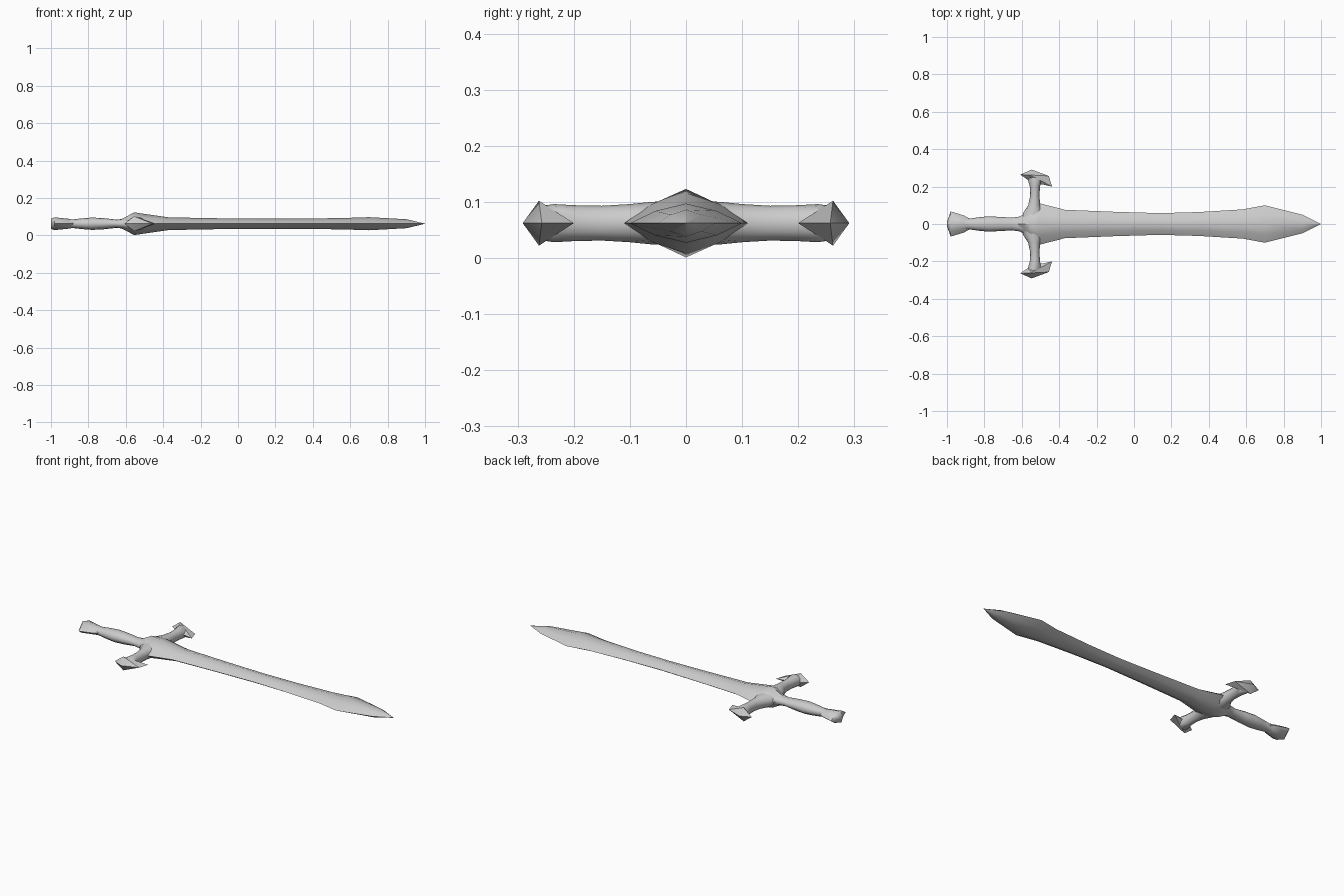
import bpy, bmesh, math
from mathutils import Vector

MID = 0.062  # height of the sword's central plane

if "Cube" in bpy.data.objects:
    bpy.data.objects.remove(bpy.data.objects["Cube"], do_unlink=True)

steel = bpy.data.materials.new("grey steel")
steel.use_nodes = True
steel.diffuse_color = (0.6, 0.6, 0.6, 1)
steel.node_tree.nodes["Principled BSDF"].inputs["Base Color"].default_value = (0.6, 0.6, 0.6, 1)

# Unit cross-sections as (width, thickness)
quarter = [(1, 0), (0.55, 0.62)]
LENS = quarter + [(0, 1), (-0.55, 0.62), (-1, 0), (-0.55, -0.62), (0, -1), (0.55, -0.62)]
ROUND = [(math.cos(i * math.pi / 6), math.sin(i * math.pi / 6)) for i in range(12)]


def finish(name, bm, angle):
    bmesh.ops.remove_doubles(bm, verts=bm.verts, dist=0.0002)
    bmesh.ops.recalc_face_normals(bm, faces=bm.faces)
    mesh = bpy.data.meshes.new(name)
    bm.to_mesh(mesh)
    bm.free()
    mesh.materials.append(steel)
    obj = bpy.data.objects.new(name, mesh)
    bpy.context.collection.objects.link(obj)
    bpy.ops.object.select_all(action='DESELECT')
    obj.select_set(True)
    bpy.context.view_layer.objects.active = obj
    bpy.ops.object.shade_smooth_by_angle(angle=math.radians(angle))


def loft(name, section, stations, place, angle=45):
    """Skin a cross-section through stations; place() maps it into space."""
    bm = bmesh.new()
    rings = [[bm.verts.new(place(s, u, v)) for u, v in section] for s in stations]
    n = len(section)
    for a, b in zip(rings, rings[1:]):
        for i in range(n):
            j = (i + 1) % n
            bm.faces.new((a[i], a[j], b[j], b[i]))
    bm.faces.new(rings[0])
    bm.faces.new(rings[-1])
    finish(name, bm, angle)


def along_x(s, u, v):
    return Vector((s[0], u * s[1], MID + v * s[2]))


# Blade with swollen shoulder and leaf-shaped tip: x, half width, half thickness
blade = [(-0.62, 0.03, 0.027), (-0.59, 0.055, 0.042), (-0.555, 0.09, 0.061),
         (-0.51, 0.112, 0.054), (-0.37, 0.076, 0.034), (-0.1, 0.065, 0.029),
         (0.14, 0.058, 0.027), (0.35, 0.064, 0.027), (0.58, 0.078, 0.031),
         (0.7, 0.1, 0.035), (0.9, 0.05, 0.024), (1.0, 0.0005, 0.0005)]
loft("blade", LENS, blade, along_x)

# Grip swelling in the middle, ending in a flared pommel
grip = [(-0.92, 0.035, 0.024), (-0.885, 0.028, 0.023), (-0.83, 0.036, 0.029),
        (-0.78, 0.041, 0.033), (-0.72, 0.038, 0.03), (-0.65, 0.034, 0.022),
        (-0.61, 0.04, 0.027), (-0.57, 0.06, 0.04)]
loft("grip", ROUND, grip, along_x)
pommel = [(-1.0, 0.012, 0.028), (-0.98, 0.067, 0.034), (-0.91, 0.046, 0.027),
          (-0.875, 0.026, 0.021)]
loft("pommel", LENS, pommel, along_x)

# Cross guard: y, centre x, half width, half thickness
arm = [(0.0, -0.54, 0.07, 0.04), (0.06, -0.54, 0.052, 0.038), (0.1, -0.534, 0.032, 0.034),
       (0.15, -0.53, 0.025, 0.031), (0.2, -0.53, 0.027, 0.032), (0.235, -0.53, 0.037, 0.034),
       (0.262, -0.545, 0.02, 0.03)]
# Outline of the hooked guard end
hook = [(-0.608, 0.264), (-0.547, 0.291), (-0.456, 0.257), (-0.438, 0.2),
        (-0.492, 0.212), (-0.53, 0.2), (-0.562, 0.232)]
for side, label in ((1, "left"), (-1, "right")):
    loft(label + "_guard_arm", ROUND, arm,
         lambda s, u, v: Vector((s[1] + u * s[2], side * s[0], MID + v * s[3])))
    bm = bmesh.new()
    rim = [bm.verts.new((x, side * y, MID)) for x, y in hook]
    for z in (MID + 0.04, MID - 0.04):
        peak = bm.verts.new((-0.555, side * 0.262, z))
        for a, b in zip(rim, rim[1:] + rim[:1]):
            bm.faces.new((a, b, peak))
    finish(label + "_guard_end", bm, 40)
